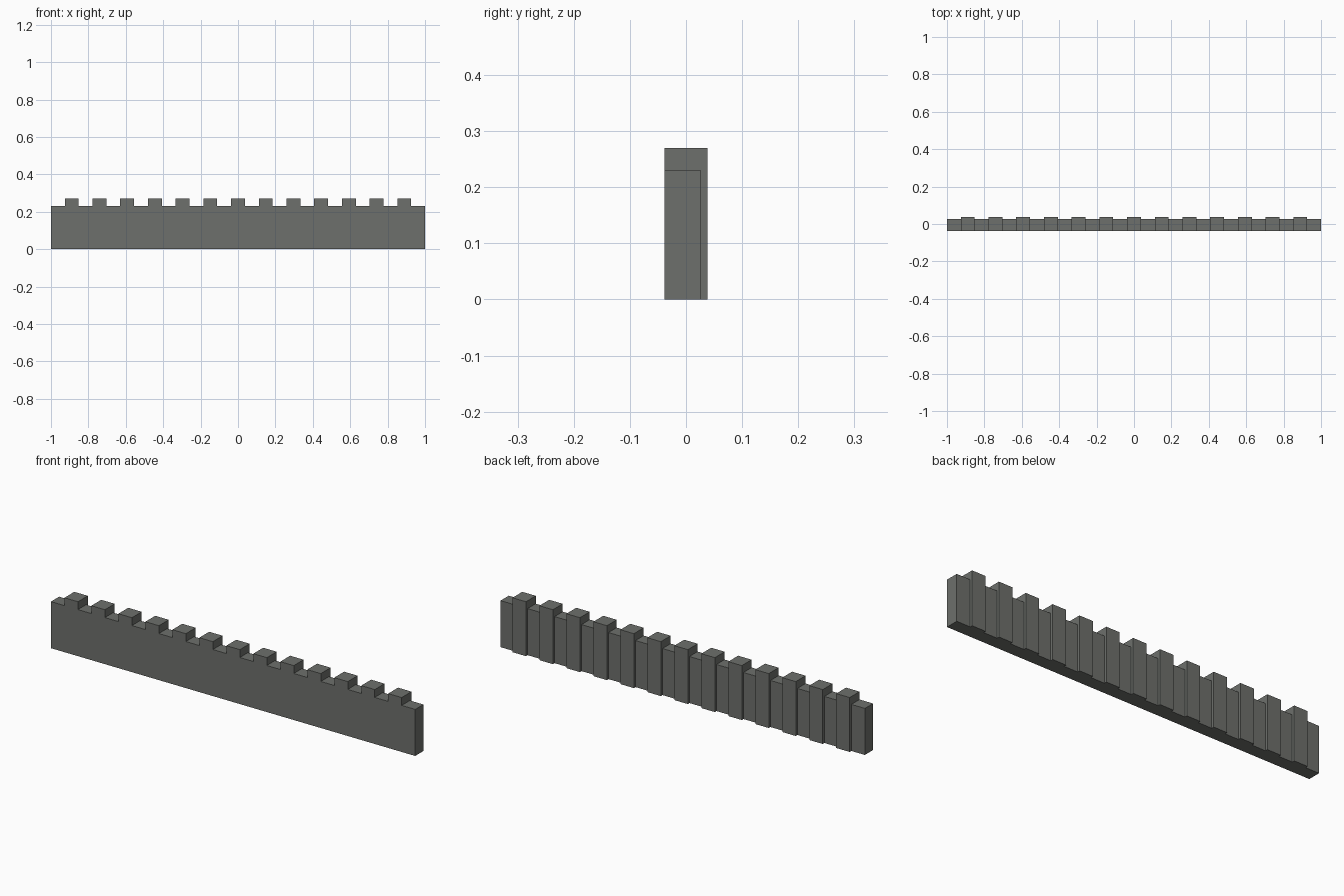
import bpy, bmesh
from mathutils import Vector

if "Cube" in bpy.data.objects:
    bpy.data.objects.remove(bpy.data.objects["Cube"])

SEGMENTS = 27                 # 13 merlons between 14 gaps
STEP = 2.0 / SEGMENTS
FRONT, WALL_BACK, MERLON_BACK = -0.0385, 0.0255, 0.0385
WALL_TOP, MERLON_TOP = 0.231, 0.27

stone = bpy.data.materials.new("dark stone grey")
stone.diffuse_color = (0.155, 0.162, 0.15, 1)
stone.use_nodes = True
stone.node_tree.nodes["Principled BSDF"].inputs["Base Color"].default_value = stone.diffuse_color


def extrude(bm, faces, offset):
    """Push a region of faces outward and return the moved faces."""
    geom = bmesh.ops.extrude_face_region(bm, geom=faces)["geom"]
    verts = [g for g in geom if isinstance(g, bmesh.types.BMVert)]
    bmesh.ops.translate(bm, verts=verts, vec=Vector(offset))


def faces_of(bm, i, normal):
    """Faces of segment i that point along normal."""
    x = -1 + (i + 0.5) * STEP
    bm.normal_update()
    return [f for f in bm.faces if abs(f.calc_center_median().x - x) < 0.01
            and f.normal.dot(Vector(normal)) > 0.9]


# Plain wall, cut into equal segments
bm = bmesh.new()
bmesh.ops.create_cube(bm, size=1)
for v in bm.verts:
    v.co = (v.co.x * 2, FRONT if v.co.y < 0 else WALL_BACK,
            0 if v.co.z < 0 else WALL_TOP)
for i in range(1, SEGMENTS):
    bmesh.ops.bisect_plane(bm, geom=bm.verts[:] + bm.edges[:] + bm.faces[:],
                           plane_co=(-1 + i * STEP, 0, 0), plane_no=(1, 0, 0))

# Every second segment rises as a merlon and projects at the back as a pilaster
for i in range(1, SEGMENTS, 2):
    extrude(bm, faces_of(bm, i, (0, 0, 1)), (0, 0, MERLON_TOP - WALL_TOP))
    extrude(bm, faces_of(bm, i, (0, 1, 0)), (0, MERLON_BACK - WALL_BACK, 0))

# Merge coplanar faces so the front and base stay clean
bmesh.ops.dissolve_limit(bm, angle_limit=0.02, verts=bm.verts[:], edges=bm.edges[:])
bmesh.ops.recalc_face_normals(bm, faces=bm.faces[:])

mesh = bpy.data.meshes.new("battlement_wall")
bm.to_mesh(mesh)
bm.free()
mesh.materials.append(stone)
wall = bpy.data.objects.new("battlement_wall", mesh)
bpy.context.collection.objects.link(wall)
